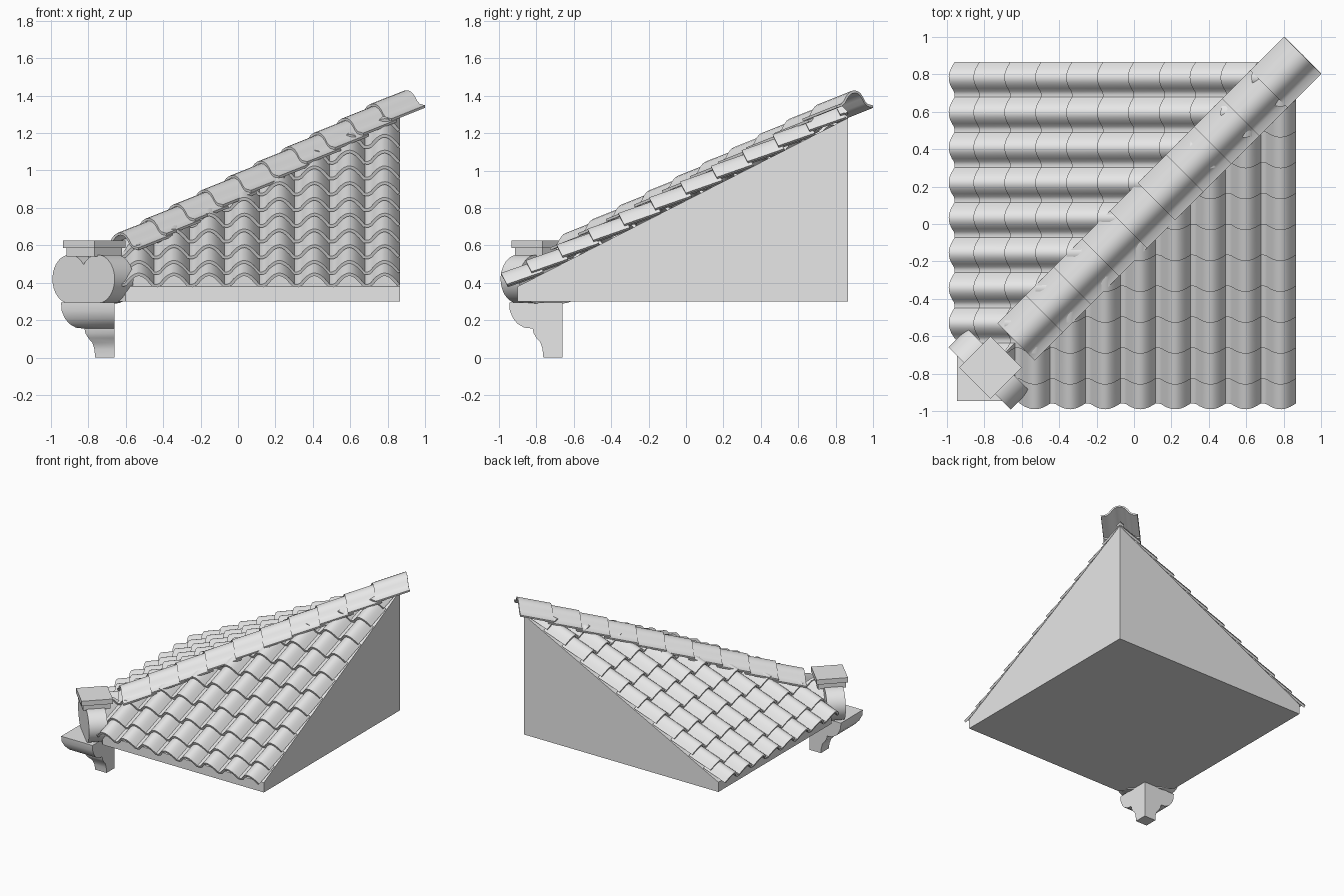
import bpy, bmesh, math
from mathutils import Vector, Matrix

cube = bpy.data.objects.get("Cube")
if cube:
    bpy.data.objects.remove(cube, do_unlink=True)

PITCH = 0.51
ANG = math.atan(PITCH)
EDGE, BACK, EAVE_Z = -0.9, 0.865, 0.38
R2 = math.sqrt(0.5)

clay = bpy.data.materials.new("plain grey")
clay.use_nodes = True
GREY = (0.8, 0.8, 0.8, 1)
clay.diffuse_color = GREY
clay.node_tree.nodes["Principled BSDF"].inputs["Base Color"].default_value = GREY


def finish(bm, name, thickness=0, angle=35, recalc=True):
    if recalc:
        bmesh.ops.recalc_face_normals(bm, faces=bm.faces)
    mesh = bpy.data.meshes.new(name)
    bm.to_mesh(mesh)
    bm.free()
    mesh.materials.append(clay)
    ob = bpy.data.objects.new(name, mesh)
    bpy.context.collection.objects.link(ob)
    if thickness:
        mod = ob.modifiers.new("thickness", 'SOLIDIFY')
        mod.thickness = thickness
        mod.offset = -1
    bpy.ops.object.select_all(action='DESELECT')
    ob.select_set(True)
    bpy.context.view_layer.objects.active = ob
    if thickness:
        bpy.ops.object.modifier_apply(modifier="thickness")
    bpy.ops.object.shade_smooth_by_angle(angle=math.radians(angle))
    return ob


def loft(bm, rows, closed=False):
    """Skin rows of points; closed rows also get end caps."""
    grid = [[bm.verts.new(p) for p in row] for row in rows]
    n = len(grid[0])
    for a, b in zip(grid, grid[1:]):
        for i in range(n if closed else n - 1):
            j = (i + 1) % n
            bm.faces.new((a[i], a[j], b[j], b[i]))
    if closed:
        bm.faces.new(grid[0])
        bm.faces.new(grid[-1])


def cut(bm, co, normal, fill=False):
    """Remove everything on the normal side of a plane."""
    geom = bm.verts[:] + bm.edges[:] + bm.faces[:]
    out = bmesh.ops.bisect_plane(bm, geom=geom, plane_co=co, plane_no=normal,
                                 clear_outer=True)
    if fill:
        edges = [e for e in out["geom_cut"] if isinstance(e, bmesh.types.BMEdge)]
        bmesh.ops.edgeloop_fill(bm, edges=edges)


def diagonal(c, v, z):
    """Point at c along the hip and v across it."""
    return Vector((c + v * R2, c - v * R2, z))


# Roof body with a chamfered eaves corner and two slopes
bm = bmesh.new()
plan = [(-0.6, EDGE), (BACK, EDGE), (BACK, BACK), (EDGE, BACK), (EDGE, -0.6)]
loft(bm, [[(x, y, z) for x, y in plan] for z in (0.3, 2)], closed=True)
cut(bm, (0, EDGE, EAVE_Z), (0, -PITCH, 1), fill=True)
cut(bm, (EDGE, 0, EAVE_Z), (-PITCH, 0, 1), fill=True)
finish(bm, "roof_body")

# Wavy tile courses
PERIOD, CREST_X, WAVE = 0.1875, 0.783, 0.068


def wave(x):
    u = (x - CREST_X) / PERIOD
    u -= round(u)
    return WAVE * max(0, math.cos(math.pi * u / 0.84)) ** 0.85


def slope_point(x, s, n):
    return Vector((x, EDGE + s * math.cos(ANG) - n * math.sin(ANG),
                   EAVE_Z + s * math.sin(ANG) + n * math.cos(ANG)))


def tile_slope(name, swapped):
    bm = bmesh.new()
    step = PERIOD / 12
    xs = [CREST_X + 0.082 - step * i for i in range(130)][::-1]
    run = 0.165 / math.cos(ANG)
    for k in range(12):
        low = -0.047 + (0 if k == 0 else run * (k - 0.2))
        rows = [[slope_point(x, low + t * (run + 0.02), 0.037 - 0.028 * t + wave(x))
                 for x in xs] for t in (0, 1)]
        loft(bm, rows)
    cut(bm, (0, BACK, 0), (0, 1, 0))
    cut(bm, (0, 0, 0), (-1, 1, 0))
    cut(bm, (-0.785, -0.785, 0), (-1, -1, 0))
    if swapped:
        swap = Matrix(((0, 1, 0, 0), (1, 0, 0, 0), (0, 0, 1, 0), (0, 0, 0, 1)))
        bm.transform(swap)
        bmesh.ops.reverse_faces(bm, faces=bm.faces)
    finish(bm, name, thickness=0.017, recalc=False)


tile_slope("front_tiles", False)
tile_slope("left_side_tiles", True)

# Overlapping hip caps with flat side flanges
half = [(0.14, 0), (0.1, 0.008), (0.082, 0.022), (0.065, 0.046),
        (0.045, 0.066), (0.023, 0.077)]
cap_profile = [(-v, h) for v, h in half] + [(0, 0.08)] + half[::-1]
bm = bmesh.new()
for k in range(10):
    start = 0.72 - 0.15 * k
    rows = []
    for c, lift in ((start, 0.07), (start + 0.18, 0.05)):
        z = EAVE_Z + PITCH * (c - EDGE) + lift
        rows.append([diagonal(c, v, z + h) for v, h in cap_profile])
    loft(bm, rows)
bmesh.ops.reverse_faces(bm, faces=[f for f in bm.faces if f.normal.z < 0])
bm.normal_update()
if sum(f.normal.z for f in bm.faces) < 0:
    bmesh.ops.reverse_faces(bm, faces=bm.faces)
finish(bm, "hip_caps", thickness=0.014, angle=45, recalc=False)

# Twin-lobed corner block
RAD, OFF = 0.13, 0.105
notch = math.acos(-OFF / RAD)
lobe = []
for i in range(25):
    a = -math.pi / 2 + (notch + math.pi / 2) * i / 24
    lobe.append((OFF + RAD * math.cos(a), 0.42 + RAD * math.sin(a)))
outline = lobe + [(-v, z) for v, z in lobe[-2::-1]]
bm = bmesh.new()
loft(bm, [[diagonal(c, v, z) for v, z in outline] for c in (-0.825, -0.725)],
     closed=True)
finish(bm, "corner_lobes")

# Stepped slabs on top of the corner block
for name, reach, z, height in (("upper_slab", 0.167, 0.605, 0.04),
                               ("lower_slab", 0.148, 0.563, 0.046)):
    bm = bmesh.new()
    side = reach / R2
    place = (Matrix.Translation((-0.767, -0.767, z)) @ Matrix.Rotation(math.pi / 4, 4, 'Z')
             @ Matrix.Diagonal((side, side, height, 1)))
    bmesh.ops.create_cube(bm, size=1, matrix=place)
    finish(bm, name)

# Moulded bracket under the corner, curved on its two outer sides
INNER = -0.66
moulding = [(-0.945, 0.295), (-0.942, 0.25), (-0.925, 0.21), (-0.9, 0.18),
            (-0.865, 0.16), (-0.82, 0.155), (-0.815, 0.13), (-0.8, 0.105),
            (-0.778, 0.08), (-0.767, 0.045), (-0.763, 0)]
bm = bmesh.new()
loft(bm, [[(o, o, z), (INNER, o, z), (INNER, INNER, z), (o, INNER, z)]
          for o, z in moulding], closed=True)
finish(bm, "corner_bracket")
